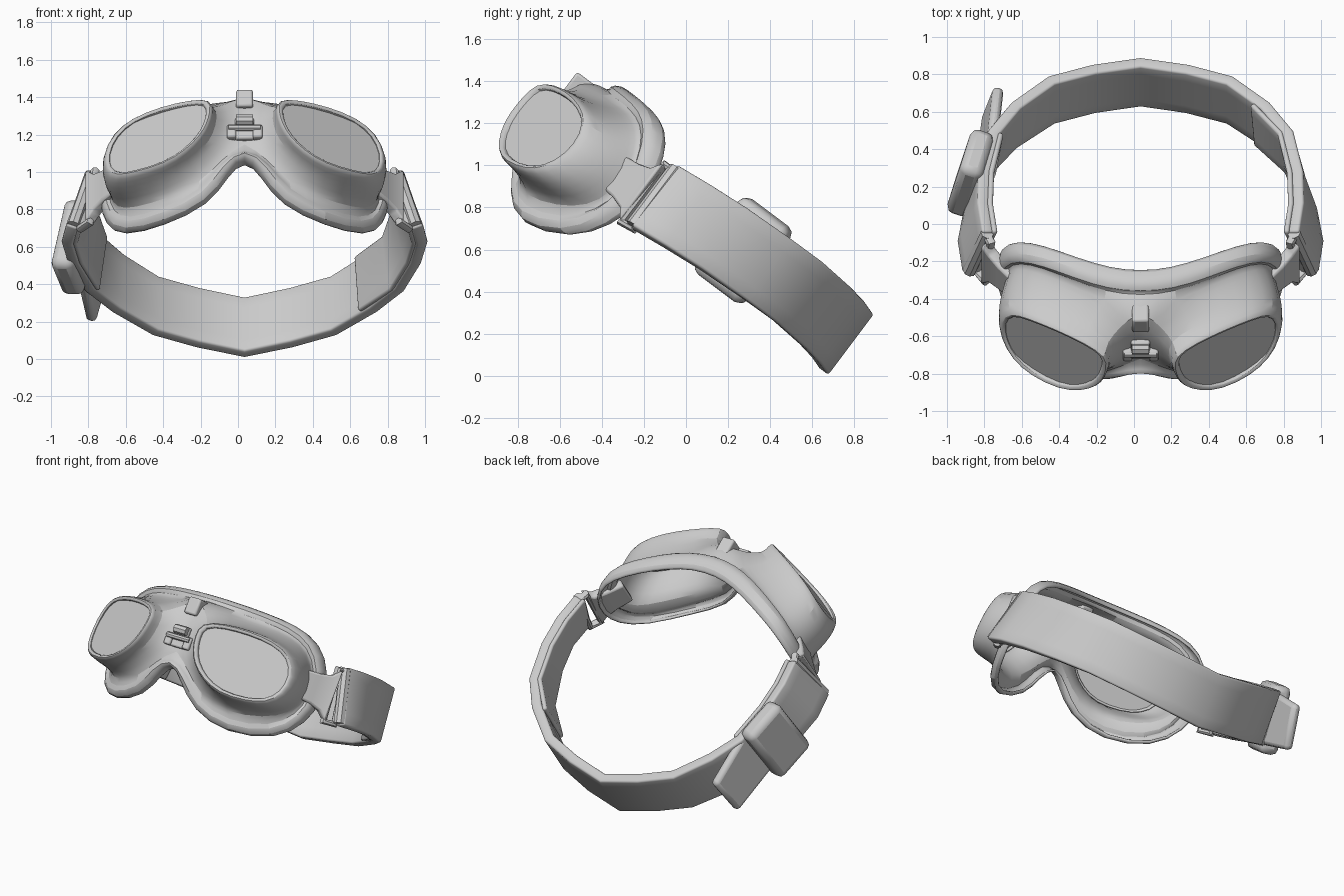
import bpy, bmesh, math
from mathutils import Matrix, Vector

cube = bpy.data.objects.get("Cube")
if cube:
    bpy.data.objects.remove(cube)

grey = bpy.data.materials.new("light_grey")
grey.use_nodes = True
grey.diffuse_color = (0.6, 0.6, 0.6, 1)
grey.node_tree.nodes["Principled BSDF"].inputs["Base Color"].default_value = (0.6, 0.6, 0.6, 1)

# Parts are laid out level, then the whole set is pitched backwards
TILT = Matrix.Translation((0.035, 0, 0)) @ Matrix.Rotation(math.radians(-36.87), 4, 'X')


def finish(name, bm, mirror=False, thick=0, bevel=0, subsurf=0, smooth=True):
    bmesh.ops.recalc_face_normals(bm, faces=bm.faces)
    me = bpy.data.meshes.new(name)
    bm.to_mesh(me)
    bm.free()
    ob = bpy.data.objects.new(name, me)
    bpy.context.collection.objects.link(ob)
    me.materials.append(grey)
    ob.matrix_world = TILT
    if mirror:
        m = ob.modifiers.new("mirror", 'MIRROR')
        m.use_clip = True
        m.merge_threshold = 0.002
    if thick:
        s = ob.modifiers.new("thickness", 'SOLIDIFY')
        s.thickness, s.offset = thick, 0
    if bevel:
        b = ob.modifiers.new("bevel", 'BEVEL')
        b.width, b.segments = bevel, 2
    if subsurf:
        sub = ob.modifiers.new("rounding", 'SUBSURF')
        sub.levels = sub.render_levels = subsurf
    if smooth:
        bpy.ops.object.select_all(action='DESELECT')
        ob.select_set(True)
        bpy.context.view_layer.objects.active = ob
        bpy.ops.object.shade_smooth_by_angle(angle=math.radians(40))


def loft(loops, closed):
    """Skin neighbouring loops; shorter loops give open strips."""
    bm = bmesh.new()
    rows = [[bm.verts.new(p) for p in loop] for loop in loops]
    for a, b in zip(rows, rows[1:]):
        n = min(len(a), len(b))
        wrap = closed and len(a) == len(b) == len(rows[0])
        for i in range(n if wrap else n - 1):
            j = (i + 1) % n
            bm.faces.new((a[i], a[j], b[j], b[i]))
    return bm


def box(name, centre, size, turn=0, lean=0, mirror=False, bevel=0.01, taper=1):
    bm = bmesh.new()
    bmesh.ops.create_cube(bm, size=1)
    for v in bm.verts:
        v.co = Vector(a * b for a, b in zip(v.co, size))
        if v.co.y > 0:
            v.co.z *= taper
    bm.transform(Matrix.Translation(centre) @ Matrix.Rotation(math.radians(turn), 4, 'Z')
                 @ Matrix.Rotation(math.radians(lean), 4, 'Y'))
    finish(name, bm, mirror, bevel=bevel)


def wire(name, points, radius, cyclic=False, mirror=False):
    """Round bar swept along straight segments."""
    cu = bpy.data.curves.new(name, 'CURVE')
    cu.dimensions, cu.bevel_depth, cu.bevel_resolution = '3D', radius, 2
    cu.use_fill_caps = True
    sp = cu.splines.new('POLY')
    sp.points.add(len(points) - 1)
    for p, co in zip(sp.points, points):
        p.co = (*co, 1)
    sp.use_cyclic_u = cyclic
    path = bpy.data.objects.new(name, cu)
    bm = bmesh.new()
    bm.from_mesh(bpy.data.meshes.new_from_object(path))
    bpy.data.objects.remove(path)
    finish(name, bm, mirror)


# Eye cup: outline of one lens (x, height) on a slanted, slightly wrapped plane
LENS = [(.197, .675), (.3, .71), (.445, .725), (.59, .715), (.685, .67), (.73, .56), (.72, .44),
        (.67, .36), (.58, .325), (.43, .315), (.32, .37), (.25, .44), (.215, .51), (.197, .59)]
BASE = [(0, -1.24, .87), (.17, -1.12, .805), (.4, -1.0, .825), (.56, -.92, .81), (.66, -.85, .75),
        (.71, -.8, .62), (.71, -.8, .48), (.67, -.85, .37), (.58, -.97, .29), (.4, -1.13, .23),
        (.22, -1.2, .28), (.1, -1.24, .4), (0, -1.25, .49), (0, -1.24, .65)]
RIM = [(0, -1.0, .9), (.16, -.98, .9), (.34, -.91, .9), (.52, -.82, .89), (.66, -.75, .84),
       (.745, -.69, .7), (.76, -.68, .52), (.735, -.72, .36), (.65, -.83, .2), (.43, -1.04, .12),
       (.2, -1.12, .19), (.1, -1.19, .33), (0, -1.22, .43)]
MID = Vector((.46, 0, .52))


def ring(scale, back):
    out = []
    for x, w in LENS:
        x, w = MID.x + (x - MID.x) * scale, MID.z + (w - MID.z) * scale
        wrap = 1.1 * max(0, x - .5) ** 2
        out.append(Vector((x, -1.273 + .5 * (x - .45) + .15 * (w - .5) + wrap + back, w)))
    return out


def rim(grow, back):
    """Scale the rim loop about the eye, rolling it deeper towards the brow."""
    out = []
    for x, v, w in RIM:
        out.append((MID.x + (x - MID.x) * grow if x else 0, v + back * (.7 + .6 * w),
                    MID.z + (w - MID.z) * grow))
    return out


base = [Vector(p) for p in BASE]
cup = ring(1.11, .07)
waist = [a.lerp(b, .5) + Vector((0, .02, 0)) for a, b in zip(cup, base)]
loops = [ring(1, .03), ring(1.0, -.015), ring(1.05, -.02), ring(1.09, 0), cup, waist, base,
         rim(.89, -.075), rim(.95, -.095), rim(1.03, -.065), rim(1.03, -.01), rim(.97, .01)]
finish("goggle_body", loft(loops, True), True, thick=.02, subsurf=1)

# Lens panes
bm = bmesh.new()
bm.faces.new([bm.verts.new(p) for p in ring(1.02, 0)])
finish("lenses", bm, True, thick=.008, smooth=False)

# Bridge strap tab and its little clasp
box("bridge_tab", (0, -1.205, .79), (.09, .15, .11), bevel=.012)
box("clasp_plate", (0, -1.26, .58), (.1, .06, .14))
wire("clasp_bar", [(-.085, -1.3, .57), (.085, -1.3, .57)], .018)
wire("clasp_knob", [(-.045, -1.3, .62), (.045, -1.3, .62)], .03)
box("clasp_ears", (.07, -1.28, .55), (.05, .05, .08), mirror=True)

# Strap: path (x, depth, rise, lean) swept from the back to one side
PATH = [(0, .505, 0, 0), (.25, .445, .02, 0), (.475, .36, .035, 0), (.675, .18, .05, .01),
        (.805, 0, .047, .02), (.875, -.25, .037, .04), (.895, -.45, .02, .055), (.87, -.63, 0, .055)]


def strap(name, path, inset, thick, side=1, mirror=False):
    rows = []
    for x, v, rise, lean in path:
        rows.append([(side * (x - t * lean - inset), v, .59 + rise + t * .18)
                     for t in (-1, -.6, .6, 1)])
    finish(name, loft(rows, False), mirror, thick=thick, bevel=.012)


strap("strap", PATH, 0, .065, mirror=True)
strap("left_folded_end", [(.645, .19, .05, .01)] + PATH[4:], .04, .03)
strap("right_folded_end", PATH[4:], .04, .03, side=-1)

# Side hinges: flared neck, slotted loop and strap bar
neck = [((.66, -.86), .09), ((.74, -.77), .1), ((.79, -.71), .12), ((.83, -.68), .17)]
rows = [[(x - .025, v + .02, .57 - h), (x + .025, v - .02, .57 - h),
         (x + .025, v - .02, .57 + h), (x - .025, v + .02, .57 + h)] for (x, v), h in neck]
bm = loft(rows, True)
bmesh.ops.holes_fill(bm, edges=bm.edges)
finish("hinge_necks", bm, True, bevel=.012)
wire("hinge_loops", [(.83, -.68, .4), (.8, -.68, .74), (.825, -.62, .74), (.875, -.62, .41)],
     .026, True, True)
wire("strap_folds", [(.915, -.63, .42), (.82, -.63, .76)], .036, mirror=True)

# Adjuster block and loose strap tail on the right side
box("adjuster_block", (-.91, -.14, .64), (.13, .3, .44), -14, 11, bevel=.04)
box("strap_tail", (-.81, .13, .64), (.06, .42, .36), -6, 13, bevel=.025, taper=.8)
